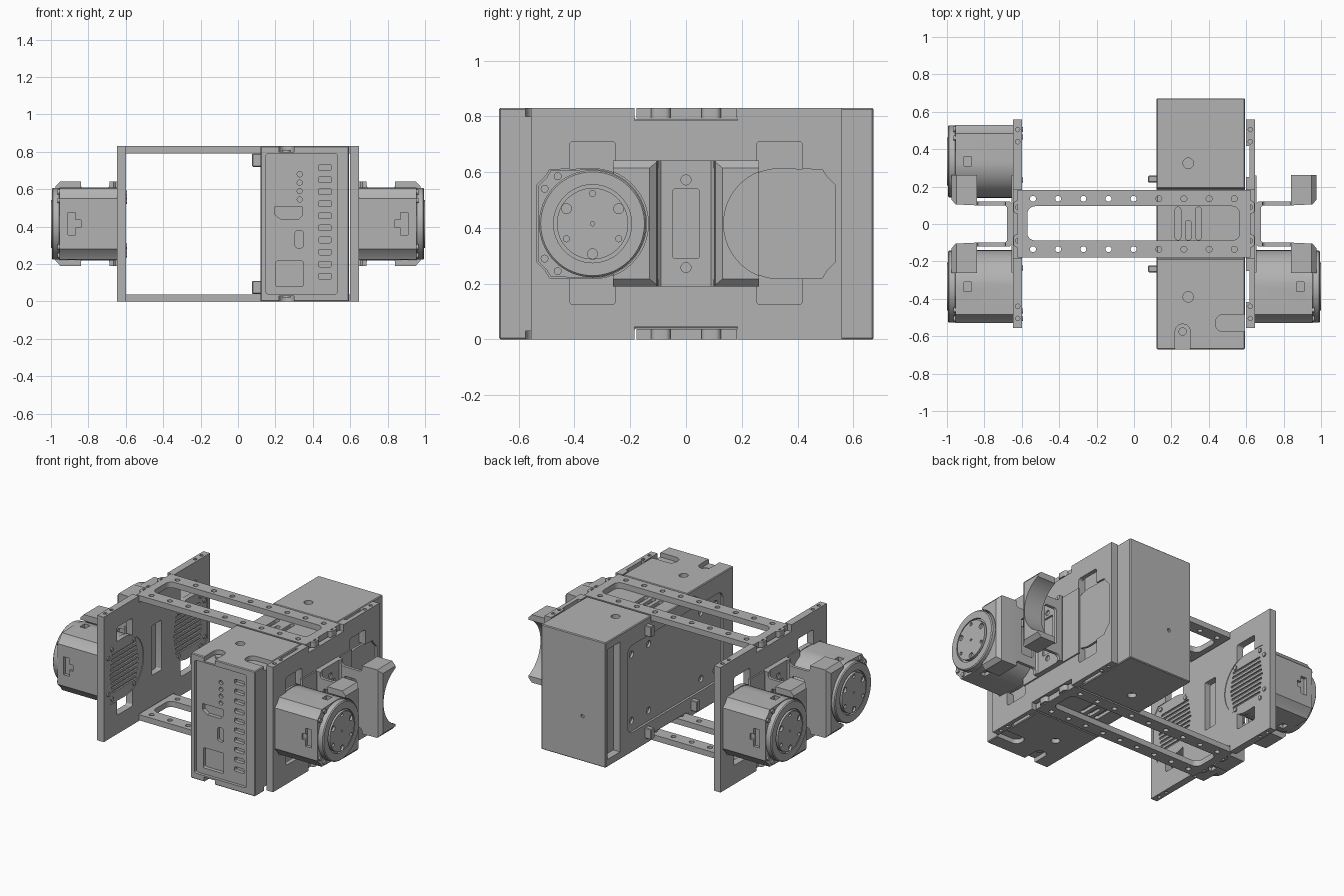
import bpy, bmesh, math

if "Cube" in bpy.data.objects:
    bpy.data.objects.remove(bpy.data.objects["Cube"], do_unlink=True)

grey = bpy.data.materials.new("plain grey")
grey.use_nodes = True
grey.diffuse_color = (0.45, 0.45, 0.45, 1)
grey.node_tree.nodes["Principled BSDF"].inputs["Base Color"].default_value = grey.diffuse_color

H, MID = 0.83, 0.415        # frame height and its middle
MY, R = 0.335, 0.195        # motor offset and radius
SIDES = (-1, 1)


# A solid is (outline, axis, low, high)
def rect(axis, a0, a1, b0, b1, lo, hi):
    return ([(a0, b0), (a1, b0), (a1, b1), (a0, b1)], axis, lo, hi)


def disc(axis, a, b, r, lo, hi, n=24):
    pts = [(a + r * math.cos(2 * math.pi * i / n), b + r * math.sin(2 * math.pi * i / n)) for i in range(n)]
    return (pts, axis, lo, hi)


def rounded(axis, a0, a1, b0, b1, r, lo, hi, n=5):
    pts = []
    for k, (a, b) in enumerate(((a1 - r, b1 - r), (a0 + r, b1 - r), (a0 + r, b0 + r), (a1 - r, b0 + r))):
        for i in range(n + 1):
            t = math.pi / 2 * (k + i / n)
            pts.append((a + r * math.cos(t), b + r * math.sin(t)))
    return (pts, axis, lo, hi)


def make(name, solids, bevel=0):
    bm = bmesh.new()
    for pts, axis, lo, hi in solids:
        rings = []
        for h in (lo, hi):
            place = {"x": lambda p: (h, p[0], p[1]), "y": lambda p: (p[0], h, p[1]), "z": lambda p: (p[0], p[1], h)}[axis]
            rings.append([bm.verts.new(place(p)) for p in pts])
        low, high = rings
        bm.faces.new(low)
        bm.faces.new(high)
        for i in range(len(pts)):
            j = (i + 1) % len(pts)
            bm.faces.new((low[i], low[j], high[j], high[i]))
    bmesh.ops.recalc_face_normals(bm, faces=bm.faces)
    if bevel:
        sharp = [e for e in bm.edges if e.calc_face_angle(0) > 1.2]
        bmesh.ops.bevel(bm, geom=sharp, offset=bevel, segments=1, affect="EDGES", profile=0.5)
    mesh = bpy.data.meshes.new(name)
    bm.to_mesh(mesh)
    bm.free()
    mesh.materials.append(grey)
    obj = bpy.data.objects.new(name, mesh)
    bpy.context.collection.objects.link(obj)
    finish(obj)
    return obj


def finish(obj):
    bpy.ops.object.select_all(action="DESELECT")
    obj.select_set(True)
    bpy.context.view_layer.objects.active = obj
    bpy.ops.object.shade_smooth_by_angle(angle=math.radians(30))


# Each cutter is taken away on its own, so cutters may touch or overlap
def cut(obj, solids):
    for solid in solids:
        tool = make("cutter", [solid])
        tool.hide_render = True
        bpy.context.view_layer.objects.active = obj
        mod = obj.modifiers.new("cut", "BOOLEAN")
        mod.operation, mod.solver, mod.object = "DIFFERENCE", "EXACT", tool
        bpy.ops.object.modifier_apply(modifier=mod.name)
        bpy.data.objects.remove(tool, do_unlink=True)
    finish(obj)


def motor_outline(sy, grow=0):
    pts = [((R + grow) * math.cos(t), (R + grow) * math.sin(t))
           for t in (math.radians(90 + 7.5 * i) for i in range(25))]
    half = [(0.15, 0.19), (0.165, 0.165), (0.195, 0.135)]
    pts += [(a + grow, -b - grow) for a, b in half] + [(a + grow, b + grow) for a, b in reversed(half)]
    return [(sy * (MY + a), MID + b) for a, b in pts]


# Main body: two full-height blocks joined by a lower middle
body = make("main_body", [([(-0.67, 0), (-0.185, 0), (-0.185, 0.04), (0.19, 0.04), (0.19, 0), (0.672, 0),
                            (0.672, H), (0.19, H), (0.19, 0.79), (-0.185, 0.79), (-0.185, H), (-0.67, H)],
                           "x", 0.12, 0.594)], bevel=0.005)
# Recessed front panel, side panel and side slot
cut(body, [rounded("y", 0.15, 0.53, 0.04, 0.79, 0.012, -0.7, -0.65),
           rounded("x", -0.56, 0.44, 0.13, 0.71, 0.05, 0.1, 0.135),
           rect("x", 0.52, 0.65, 0.05, 0.78, 0.1, 0.17)])
# Ports, buttons, lights and vents in the front panel
cut(body, [([(0.195, 0.505), (0.345, 0.505), (0.345, 0.46), (0.325, 0.44), (0.23, 0.44), (0.195, 0.465)], "y", -0.66, -0.625),
           rounded("y", 0.305, 0.35, 0.285, 0.38, 0.018, -0.66, -0.63),
           rounded("y", 0.2, 0.35, 0.08, 0.215, 0.01, -0.66, -0.625)]
    + [disc("y", 0.33, 0.545 + 0.045 * i, 0.014, -0.66, -0.63, 16) for i in range(4)]
    + [rounded("y", 0.43, 0.5, 0.12 + 0.0645 * i, 0.15 + 0.0645 * i, 0.008, -0.66, -0.625, 3) for i in range(10)])
# Screw holes, notches and vents on top and bottom
marks = [disc("y", 0.29, 0.3, 0.012, 0.66, 0.7, 12)]
for lo, hi, vent in ((0.8, 0.9, 0.79), (-0.07, 0.03, 0.04)):
    marks += [disc("z", 0.29, y, 0.028, lo, hi) for y in (0.325, -0.39)]
    marks += [rounded("z", 0.22, 0.3, -0.75, -0.535, 0.038, lo, hi),
              rounded("z", 0.435, 0.65, -0.575, -0.485, 0.04, lo, hi)]
    marks += [rounded("z", x, x + 0.03, -0.085, y, 0.012, vent - 0.02, vent + 0.02, 3)
              for x, y in ((0.22, 0.09), (0.275, 0.02), (0.33, 0.09))]
marks += [disc("x", y, z, 0.022, 0.12, 0.15, 16) for y in (0.38, 0.2, -0.35, -0.5) for z in (0.2, 0.64)]
cut(body, marks)
make("notch_screws", [disc("z", 0.26, -0.575, 0.022, z - 0.01, z + 0.01) for z in (0.03, 0.8)])
make("side_pegs", [rect("z", 0.075, 0.125, 0.24 * s - 0.018, 0.24 * s + 0.018, z, z + 0.07)
                   for s in SIDES for z in (0.04, 0.72)], bevel=0.004)

# Upper and lower bridges between the side plates
for name, z0, z1 in (("lower_bridge", 0, 0.038), ("upper_bridge", 0.792, H)):
    bridge = make(name, [rect("z", -0.622, 0.622, -0.178, 0.183, z0, z1)])
    holes = [rounded("z", -0.57, 0.565, -0.088, 0.095, 0.04, z0 - 0.1, z1 + 0.1)]
    holes += [disc("z", -0.54 + 0.1345 * i, 0.135 * s, 0.016, z0 - 0.1, z1 + 0.1, 16)
              for i in range(9) for s in SIDES]
    cut(bridge, holes)
    tabs = make(name + "_tabs", [rounded("z", *sorted((a * 0.59, a * 0.645)), 0.09 * s - 0.035, 0.09 * s + 0.035,
                                         0.02, z0, z1) for a in SIDES for s in SIDES])
    cut(tabs, [disc("z", 0.617 * a, 0.09 * s, 0.016, z0 - 0.1, z1 + 0.1, 16) for a in SIDES for s in SIDES])


def side_plate(a, name):
    plate = make(name, [rect("x", -0.555, 0.56, 0, H, a * 0.598, a * 0.646)])
    lo, hi = a * 0.5, a * 0.7
    # Bridge notches, tall windows, motor seats and centre window
    cut(plate, [rect("x", -0.185, 0.185, z, z + 0.14, lo, hi) for z in (-0.095, 0.785)]
        + [rounded("x", s * MY - 0.083, s * MY + 0.083, 0.125, 0.71, 0.015, lo, hi) for s in SIDES]
        + [(motor_outline(s, 0.004), "x", lo, hi) for s in SIDES]
        + [rounded("x", -0.05, 0.05, 0.25, 0.58, 0.01, lo, hi)]
        + [disc("z", a * 0.622, s * y, 0.012, z, z + 0.04, 12) for s in SIDES for y in (0.44, 0.505) for z in (-0.02, 0.81)])
    # Full-height channels beside the main body
    if a > 0:
        cut(plate, [rect("x", s * MY - 0.083, s * MY + 0.083, -0.1, 0.9, 0.5, 0.618) for s in SIDES])
    # Mounting pads with cooling ribs and corner screws
    inner = 0.618 if a > 0 else 0.602
    for s in SIDES:
        pad = make(name + "_motor_pad", [(motor_outline(s, 0.004), "x", a * inner, a * 0.634)])
        if a < 0:
            cut(pad, [rounded("x", s * MY - w, s * MY + w, MID + z - 0.007, MID + z + 0.007, 0.005, lo, -0.612, 2)
                      for z, w in [(0.03 * i, 0.15 - 0.006 * abs(i)) for i in range(-4, 5)]])
            make(name + "_pad_screws", [disc("x", s * (MY + y), MID + z * t, 0.014, -0.594, -0.61, 12)
                                        for y, z in ((0.13, 0.165), (0.17, 0.12), (-0.1, 0.145)) for t in SIDES])


def motor(a, s, name):
    cy = s * MY
    shell = make(name + "_housing", [(motor_outline(s), "x", a * 0.63, a * 0.955)])
    window = [rect("x", cy - 0.025, cy + 0.025, MID + t * 0.2 - 0.03, MID + t * 0.2 + 0.03, a * 0.868, a * 0.91) for t in SIDES]
    window.append(rect("x", *sorted((s * 0.51, s * 0.6)), MID - 0.06, MID + 0.06, a * 0.868, a * 0.91))
    window.append(rect("x", *sorted((s * 0.515, s * 0.6)), MID - 0.02, MID + 0.02, a * 0.84, a * 0.88))
    cut(shell, window)
    # Output disc with its raised hub
    cap = make(name + "_output_disc", [disc("x", cy, MID, 0.192, a * 0.95, a * 0.995, 64)], bevel=0.006)
    cut(cap, [disc("x", cy, MID, 0.14, a * 0.98, a * 1.1, 48)])
    hub = make(name + "_hub", [disc("x", cy, MID, 0.128, a * 0.97, a * 1.0, 48)])
    bolts = [(math.radians(30 + 60 * i), 0.018 if i % 2 == 0 else 0.011) for i in range(6)]
    cut(hub, [disc("x", cy + 0.108 * math.cos(t), MID + 0.108 * math.sin(t), r, a * 0.985, a * 1.1, 16) for t, r in bolts]
        + [disc("x", cy, MID, 0.008, a * 0.985, a * 1.1, 12)])
    make(name + "_corner_screws", [disc("x", s * (MY + y), MID + z * t, 0.014, a * 0.95, a * 0.965, 16)
                                   for y, z in ((0.125, 0.17), (0.172, 0.125)) for t in SIDES])


def bracket(a, name):
    # Cross-section: base against the plate, arms outward, then flared ends
    half = [(0.64, 0.1), (0.665, 0.12), (0.84, 0.12), (0.84, 0.262), (0.975, 0.262), (0.975, 0.13), (0.955, 0.105),
            (0.85, 0.1), (0.69, 0.1), (0.68, 0.09)]
    outline = [(a * x, y) for x, y in half] + [(a * x, -y) for x, y in reversed(half)]
    obj = make(name, [(outline, "z", 0.19, 0.642)])
    # Motor clearance, arm windows and narrowed arms
    cut(obj, [disc("x", s * MY, MID, 0.2, a * 0.6, a * 1.1, 64) for s in SIDES]
        + [rounded("y", *sorted((a * 0.71, a * 0.8)), 0.29, 0.54, 0.015, -0.2, 0.2)]
        + [rounded("y", *sorted((a * 0.688, a * 0.84)), *z, 0.02, -0.5, 0.5) for z in ((0.1, 0.228), (0.602, 0.7))])
    # Chamfered outer tips, recess and screw holes in the base
    cut(obj, [([(a * 0.945, b), (a * 1.0, b), (a * 1.0, MID + (b - MID) * 0.75)], "y", -0.4, 0.4) for b in (0.185, 0.647)]
        + [rounded("x", -0.046, 0.046, 0.29, 0.54, 0.006, a * 0.668, a * 0.75)]
        + [disc("x", 0, MID + t * 0.157, 0.018, a * 0.67, a * 0.75, 16) for t in SIDES])
    # Flanges holding the arms to the plate
    make(name + "_feet", [rect("x", *sorted((s * 0.1, s * 0.26)), 0.19, 0.64, a * 0.642, a * 0.655) for s in SIDES])


for a, side in ((-1, "right"), (1, "left")):
    side_plate(a, side + "_side_plate")
    bracket(a, side + "_cradle_bracket")
for a, s, name in ((-1, -1, "right_front_motor"), (-1, 1, "right_rear_motor"), (1, -1, "left_front_motor")):
    motor(a, s, name)
